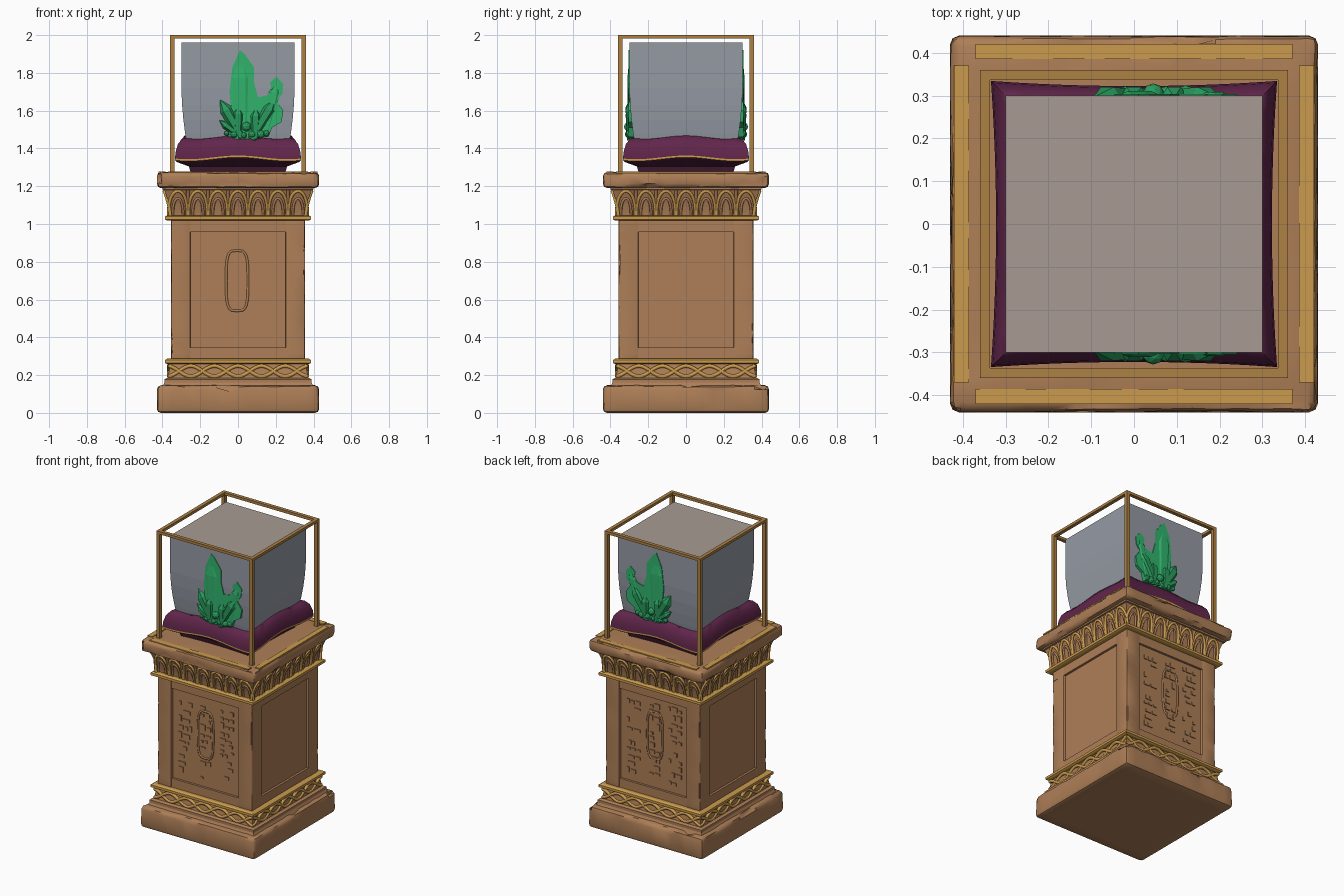
import bpy, bmesh, math, random
from mathutils import Vector, Matrix

if "Cube" in bpy.data.objects:
    bpy.data.objects.remove(bpy.data.objects["Cube"])

random.seed(4)


def mat(name, rgb):
    m = bpy.data.materials.new(name)
    m.diffuse_color = (*rgb, 1)
    m.use_nodes = True
    m.node_tree.nodes["Principled BSDF"].inputs["Base Color"].default_value = m.diffuse_color
    return m


STONE = mat("brown stone", (0.42, 0.21, 0.095))
GOLD = mat("worn gold", (0.60, 0.33, 0.075))
BRONZE = mat("bronze frame", (0.42, 0.22, 0.06))
PURPLE = mat("purple velvet", (0.12, 0.019, 0.07))
DARK = mat("dark purple", (0.06, 0.012, 0.035))
GREEN = mat("bright green", (0.03, 0.45, 0.15))
CRYSTAL = mat("crystal green", (0.022, 0.33, 0.11))
GLASS = mat("grey glass", (0.30, 0.325, 0.37))
GLASS_TOP = mat("warm grey glass", (0.39, 0.33, 0.29))


def finish(name, bm, *mats, smooth=False):
    bmesh.ops.recalc_face_normals(bm, faces=bm.faces[:])
    me = bpy.data.meshes.new(name)
    bm.to_mesh(me)
    bm.free()
    ob = bpy.data.objects.new(name, me)
    bpy.context.collection.objects.link(ob)
    for m in mats:
        me.materials.append(m)
    if smooth:
        bpy.ops.object.select_all(action='DESELECT')
        ob.select_set(True)
        bpy.context.view_layer.objects.active = ob
        bpy.ops.object.shade_smooth_by_angle(angle=math.radians(40))
    return ob


def add_box(bm, x0, x1, y0, y1, z0, z1):
    m = Matrix.Translation(((x0 + x1) / 2, (y0 + y1) / 2, (z0 + z1) / 2)) @ \
        Matrix.Diagonal((x1 - x0, y1 - y0, z1 - z0, 1))
    return bmesh.ops.create_cube(bm, size=1, matrix=m)["verts"]


def loft(name, rings, *mats, segs=1, shape=None, rule=None, smooth=False):
    """Stack of square rings (half width, z), closed at both ends."""
    bm = bmesh.new()
    loops = []
    for h, z in rings:
        loop = []
        for k in range(4):
            for i in range(segs):
                u = -1 + 2 * i / segs
                hh, zz = shape(u, h, z) if shape else (h, z)
                loop.append(bm.verts.new(Matrix.Rotation(k * math.pi / 2, 3, 'Z') @ Vector((u * h, -hh, zz))))
        loops.append(loop)
    n = 4 * segs
    for a, b in zip(loops, loops[1:]):
        for i in range(n):
            bm.faces.new((a[i], a[(i + 1) % n], b[(i + 1) % n], b[i]))
    bm.faces.new(loops[0])
    bm.faces.new(loops[-1])
    bmesh.ops.recalc_face_normals(bm, faces=bm.faces[:])
    if rule:
        for f in bm.faces:
            f.material_index = rule(f)
    return finish(name, bm, *mats, smooth=smooth)


def worn_box(name, x0, x1, y0, y1, z0, z1, bevel, wear, keep=lambda v: False):
    """Bevelled stone block whose edges are slightly chipped."""
    bm = bmesh.new()
    add_box(bm, x0, x1, y0, y1, z0, z1)
    bmesh.ops.bevel(bm, geom=bm.edges[:], offset=bevel, segments=2, profile=0.5, affect='EDGES')
    long = [e for e in bm.edges if e.calc_length() > 0.3]
    bmesh.ops.subdivide_edges(bm, edges=long, cuts=14, use_grid_fill=True)
    c = Vector(((x0 + x1) / 2, (y0 + y1) / 2, (z0 + z1) / 2))
    size = Vector((x1 - x0, y1 - y0, z1 - z0)) / 2
    for v in bm.verts:
        d = v.co - c
        near = [i for i in range(3) if size[i] - abs(d[i]) < bevel * 1.05]
        if len(near) > 1 and not keep(v.co):
            w = wear * (4 if random.random() < 0.07 else random.random())
            for i in near:
                v.co[i] -= math.copysign(w, d[i])
    return finish(name, bm, STONE, smooth=True)


def tubes(name, paths, r, m, cyclic=False):
    """Round relief lines along point paths."""
    cu = bpy.data.curves.new(name, 'CURVE')
    cu.dimensions = '3D'
    cu.bevel_depth = r
    cu.bevel_resolution = 1
    for p in paths:
        s = cu.splines.new('POLY')
        s.points.add(len(p) - 1)
        for q, co in zip(s.points, p):
            q.co = (*co, 1)
        s.use_cyclic_u = cyclic
    ob = bpy.data.objects.new(name, cu)
    bpy.context.collection.objects.link(ob)
    cu.materials.append(m)
    bpy.ops.object.select_all(action='DESELECT')
    ob.select_set(True)
    bpy.context.view_layer.objects.active = ob
    bpy.ops.object.convert(target='MESH')


def on_side(k, u, h, z):
    return Matrix.Rotation(k * math.pi / 2, 3, 'Z') @ Vector((u, -h, z))


# Plinth and top slab
worn_box("base_slab", -.43, .43, -.44, .44, 0, .147, .022, .004, lambda c: c.z < .03)
worn_box("top_slab", -.43, .43, -.44, .44, 1.19, 1.275, .022, .004)
bm = bmesh.new()
for k in range(4):
    vs = add_box(bm, -.37, .37, -.42, -.385, 1.27, 1.278)
    bmesh.ops.rotate(bm, verts=vs, matrix=Matrix.Rotation(k * math.pi / 2, 3, 'Z'))
finish("slab_gilding", bm, GOLD)

# Shaft: core, corner posts and rails leave a sunken panel on each side
loft("shaft_core", [(.338, .25), (.338, 1.05)], STONE)
for sx in (-1, 1):
    for sy in (-1, 1):
        xs, ys = sorted((sx * .252, sx * .355)), sorted((sy * .252, sy * .357))
        worn_box("corner_post", *xs, *ys, .26, 1.05, .006, .002,
                 lambda c: min(abs(c.x), abs(c.y)) < .27)
loft("bottom_rail", [(.353, .26), (.353, .347)], STONE)
loft("top_rail", [(.353, .957), (.353, 1.05)], STONE)

# Abstract carved relief in three columns, front and back
bm = bmesh.new()
for s in (-1, 1):
    for cx, w in ((-.155, .10), (-.005, .075), (.155, .10)):
        z = .40
        while z < .90:
            h = random.uniform(.018, .045)
            x = cx - w / 2
            while x < cx + w / 2 - .015:
                d = random.uniform(.015, .05)
                x2 = min(x + d, cx + w / 2)
                if random.random() < .65:
                    add_box(bm, x, x2, *sorted((s * .33, s * .344)), z, z + h * random.uniform(.4, 1))
                x = x2 + .012
            z += h + .014
finish("carved_relief", bm, STONE)
tubes("relief_oval", [[(-.005 + .058 * math.copysign(abs(math.cos(a)) ** .5, math.cos(a)), s * .339,
                        .70 + .16 * math.copysign(abs(math.sin(a)) ** .6, math.sin(a)))
                       for a in (i * math.pi / 12 for i in range(24))] for s in (-1, 1)], .007, STONE, True)

# Lower moulding with a braid
loft("lower_moulding", [(.405, .13), (.39, .16), (.39, .178), (.372, .186), (.358, .26)], STONE)
loft("lower_gold_ring", [(.375, .258), (.386, .264), (.386, .28), (.375, .287)], GOLD)
tubes("braid", [[on_side(k, u, .366, .221 + s * .028 * math.cos(2 * math.pi * u / .25))
                 for u in (-.37 + .74 * i / 48 for i in range(49))]
                for k in range(4) for s in (-1, 1)], .011, GOLD)


# Flared capital with overlapping arches
def flare(z):
    return .355 + .035 * max(0, (z - 1.04) / .14) ** 1.5


loft("capital", [(flare(1.03 + .015 * i), 1.03 + .015 * i) for i in range(11)] + [(.40, 1.182), (.40, 1.195)], STONE)
loft("capital_gold_ring", [(.375, 1.018), (.386, 1.023), (.386, 1.04), (.375, 1.046)], GOLD)


def arch(k, c, w, top):
    pts = []
    for i in range(15):
        a = math.pi * i / 14
        z = 1.04 + (top - 1.04) * math.sin(a) ** .75
        pts.append(on_side(k, c + w / 2 * math.cos(a), flare(z) + .002, z))
    return pts


tubes("capital_arches", [arch(k, -.318 + .106 * i, .10, 1.174) for k in range(4) for i in range(7)], .009, GOLD)
tubes("inner_arches", [arch(k, -.318 + .106 * i, .055, 1.135) for k in range(4) for i in range(7)], .007, STONE)
tubes("between_arches", [[on_side(k, -.265 + .106 * i, flare(z), z) for z in (1.05, 1.10, 1.15, 1.18)]
                         for k in range(4) for i in range(6)], .009, STONE)

# Cushion with gold seam
loft("cushion", [(.25, 1.27), (.26, 1.305), (.325, 1.337), (.334, 1.343), (.334, 1.353), (.330, 1.39),
                 (.318, 1.43), (.295, 1.457), (.24, 1.468), (.15, 1.45)], PURPLE, GOLD, DARK, segs=12,
     shape=lambda u, h, z: (h - .012 * (1 - u * u), z + (.01 * math.cos(u * 4) if z > 1.31 else 0)),
     rule=lambda f: 2 if f.calc_center_median().z < 1.329 else
     1 if abs(f.normal.z) < .5 and max(v.co.z for v in f.verts) - min(v.co.z for v in f.verts) < .02
     and f.calc_center_median().z < 1.36 else 0, smooth=True)

# Glass block
loft("glass_block", [(.27, 1.42), (.28, 1.48), (.289, 1.55), (.296, 1.63), (.30, 1.72), (.30, 1.96)],
     GLASS, GLASS_TOP, rule=lambda f: int(f.normal.z > .5))

# Display frame: four posts and four top bars
bm = bmesh.new()
for k in range(4):
    vs = add_box(bm, -.36, -.336, -.36, -.336, 1.275, 2.0)
    vs += add_box(bm, -.336, .336, -.36, -.336, 1.982, 2.0)
    bmesh.ops.rotate(bm, verts=vs, matrix=Matrix.Rotation(k * math.pi / 2, 3, 'Z'))
finish("display_frame", bm, BRONZE)


# Crystals on the front and back of the glass
def crystal(bm, base, tip, r, y, depth):
    """Six-sided shard in the x-z plane, flattened towards the glass."""
    b, t = Vector((base[0], 0, base[1])), Vector((tip[0], 0, tip[1]))
    d = t - b
    side = Vector((d.z, 0, -d.x)).normalized()
    rings = []
    for f, s in ((0, .7), (.72, 1)):
        rings.append([bm.verts.new(b + d * f + side * (r * s * math.cos(a)) + Vector((0, y + depth * s * math.sin(a), 0)))
                      for a in (i * math.pi / 3 for i in range(6))])
    end = bm.verts.new(t + Vector((0, y, 0)))
    for i in range(6):
        j = (i + 1) % 6
        bm.faces.new((rings[0][i], rings[0][j], rings[1][j], rings[1][i]))
        bm.faces.new((rings[1][i], rings[1][j], end))
    bm.faces.new(rings[0])


OUTLINE = [(-.05, 1.46), (-.035, 1.60), (-.045, 1.70), (-.03, 1.83), (.01, 1.92), (.035, 1.90), (.085, 1.83),
           (.085, 1.75), (.105, 1.67), (.15, 1.68), (.18, 1.70), (.17, 1.75), (.205, 1.78), (.24, 1.74),
           (.235, 1.69), (.205, 1.65), (.24, 1.60), (.23, 1.54), (.18, 1.51), (.16, 1.46)]
for s, where in ((-1, "front"), (1, "back")):
    bm = bmesh.new()
    a = [bm.verts.new((x, s * .304, z)) for x, z in OUTLINE]
    b = [bm.verts.new((x, s * .272, z)) for x, z in OUTLINE]
    bm.faces.new(a)
    bm.faces.new(b)
    for i in range(len(a)):
        j = (i + 1) % len(a)
        bm.faces.new((a[i], a[j], b[j], b[i]))
    crystal(bm, (.02, 1.45), (.01, 1.90), .055, s * .298, .014)
    crystal(bm, (.15, 1.50), (.21, 1.77), .03, s * .298, .012)
    finish(where + "_tall_crystals", bm, GREEN)
    bm = bmesh.new()
    for base, tip, r in (((.02, 1.46), (-.095, 1.66), .035), ((.07, 1.45), (.20, 1.67), .036),
                         ((.0, 1.46), (.0, 1.63), .034), ((.09, 1.45), (.095, 1.62), .032),
                         ((.02, 1.46), (-.10, 1.55), .022)):
        crystal(bm, base, tip, r, s * .296, .027)
    for x, z, r in ((.045, 1.515, .026), (-.02, 1.475, .02), (.03, 1.47, .017), (.075, 1.475, .02),
                    (.12, 1.475, .022), (.15, 1.48, .017), (-.06, 1.48, .014)):
        bmesh.ops.create_icosphere(bm, subdivisions=2, radius=r, matrix=Matrix.Translation((x, s * .302, z)))
    finish(where + "_small_crystals", bm, CRYSTAL)
